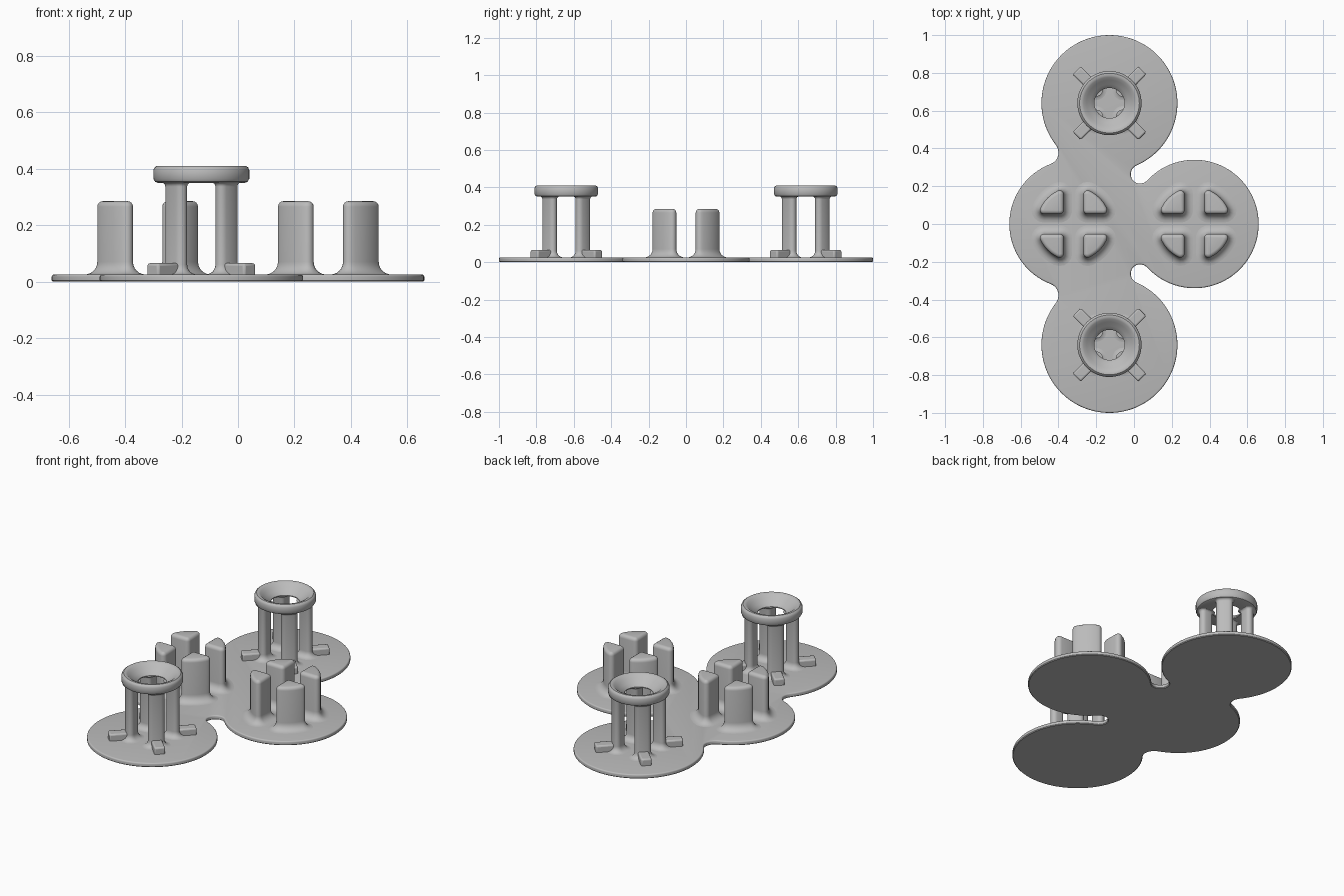
import bpy
import bmesh
from math import sin, cos, pi, radians, atan2, sqrt
from mathutils import Vector, Matrix

cube = bpy.data.objects.get("Cube")
if cube:
    bpy.data.objects.remove(cube, do_unlink=True)

grey = bpy.data.materials.new("plain_grey")
grey.use_nodes = True
grey.diffuse_color = (0.5, 0.5, 0.5, 1)
grey.node_tree.nodes["Principled BSDF"].inputs["Base Color"].default_value = (0.5, 0.5, 0.5, 1)

PLATE_TOP = 0.025
TOWER_X, TOWER_Y = -0.13, 0.64
POST_X = 0.32


def finish(name, bm, location=(0, 0, 0)):
    bmesh.ops.recalc_face_normals(bm, faces=bm.faces)
    mesh = bpy.data.meshes.new(name)
    bm.to_mesh(mesh)
    bm.free()
    mesh.materials.append(grey)
    obj = bpy.data.objects.new(name, mesh)
    obj.location = location
    bpy.context.collection.objects.link(obj)
    bpy.ops.object.select_all(action='DESELECT')
    obj.select_set(True)
    bpy.context.view_layer.objects.active = obj
    bpy.ops.object.shade_smooth_by_angle(angle=radians(35))
    return obj


def arc(start, end, steps):
    """Unit vectors swept from one angle to another."""
    angles = [start + (end - start) * i / steps for i in range(steps + 1)]
    return [Vector((cos(a), sin(a))) for a in angles]


def loft(bm, outline, levels):
    """Stack the outline, pushed along its normals, at each (offset, height)."""
    rings = []
    for offset, z in levels:
        pts = [p + n * offset for p, n in outline]
        rings.append([bm.verts.new((p.x, p.y, z)) for p in pts])
    count = len(outline)
    for low, high in zip(rings, rings[1:]):
        for i in range(count):
            j = (i + 1) % count
            bm.faces.new((low[i], low[j], high[j], high[i]))
    bm.faces.new(rings[0][::-1])
    bm.faces.new(rings[-1])


def cove(radius, z, steps=6):
    """Concave flare rising from a surface at height z."""
    ts = [pi / 2 * i / steps for i in range(steps + 1)]
    return [(radius * (1 - sin(t)), z + radius * (1 - cos(t))) for t in ts]


def rounding(radius, z, steps=4):
    """Convex edge ending in a flat top at height z."""
    ts = [pi / 2 * i / steps for i in range(steps + 1)]
    return [(-radius * (1 - cos(t)), z - radius * (1 - sin(t))) for t in ts]


def wedge(half_gap, radius, soft):
    """Quarter-round outline with softened corners, as (point, normal) pairs."""
    c, r = half_gap + soft, radius - soft
    x = sqrt(r * r - c * c)
    a = atan2(c, x)
    b = pi / 2 - a
    pairs = [(Vector((x, c)), n) for n in arc(-pi / 2, a, 5)]
    pairs += [(n * r, n) for n in arc(a, b, 10)[1:-1]]
    pairs += [(Vector((c, x)), n) for n in arc(b, pi, 5)]
    pairs += [(Vector((c, c)), n) for n in arc(pi, 1.5 * pi, 5)]
    return [(p + n * soft, n) for p, n in pairs]


def four_wedges(bm, outline, levels):
    for k in range(4):
        turn = Matrix.Rotation(k * pi / 2, 2)
        loft(bm, [(turn @ p, turn @ n) for p, n in outline], levels)


# Base plate: four discs joined by tangent fillets
def fillet_centre(c1, r1, c2, r2, r, side):
    d = (c2 - c1).length
    u = (c2 - c1) / d
    along = ((r1 + r) ** 2 - (r2 + r) ** 2 + d * d) / (2 * d)
    across = sqrt((r1 + r) ** 2 - along ** 2)
    return c1 + u * along + Vector((-u.y, u.x)) * across * side


def heading(a, b):
    return atan2(b.y - a.y, b.x - a.x)


def disc_arc(c, r, start, end):
    sweep = (start - end) % (2 * pi)
    return [(c + n * r, n) for n in arc(start, start - sweep, max(8, int(sweep * 14)))]


def fillet_arc(c, r, start, end):
    sweep = (end - start) % (2 * pi)
    return [(c + n * r, -n) for n in arc(start, start + sweep, 14)][1:-1]


left_c, right_c = Vector((-POST_X, 0)), Vector((POST_X, 0))
tower_c = Vector((TOWER_X, TOWER_Y))
small, large = 0.34, 0.36
neck_r, slot_r = 0.065, 0.05
neck = fillet_centre(left_c, small, tower_c, large, neck_r, 1)
slot = fillet_centre(tower_c, large, right_c, small, slot_r, -1)

half = disc_arc(left_c, small, pi, heading(left_c, neck))
half += fillet_arc(neck, neck_r, heading(neck, left_c), heading(neck, tower_c))
half += disc_arc(tower_c, large, heading(tower_c, neck), heading(tower_c, slot))
half += fillet_arc(slot, slot_r, heading(slot, tower_c), heading(slot, right_c))
half += disc_arc(right_c, small, heading(right_c, slot), 0)
flip = Matrix(((1, 0), (0, -1)))
outline = half + [(flip @ p, flip @ n) for p, n in half[-2:0:-1]]

bm = bmesh.new()
loft(bm, outline, [(-0.004, 0), (0, 0.004)] + rounding(0.008, PLATE_TOP))
finish("base_plate", bm)

# Split posts: four quarter-round pegs with flared feet
for name, x in (("left_posts", POST_X), ("right_posts", -POST_X)):
    bm = bmesh.new()
    levels = [(0.045, 0.015)] + cove(0.045, PLATE_TOP) + rounding(0.02, 0.285)
    four_wedges(bm, wedge(0.052, 0.195, 0.022), levels)
    finish(name, bm, (x, 0, 0))

# Towers: four legs, a dished collar and four foot tabs
COLLAR = [(0.08, 0.35), (0.155, 0.35), (0.164, 0.354), (0.17, 0.364), (0.17, 0.395),
          (0.166, 0.404), (0.158, 0.41), (0.148, 0.41), (0.137, 0.405),
          (0.122, 0.391), (0.1, 0.374), (0.086, 0.362), (0.08, 0.355)]


def collar(bm, segments=64):
    rings = [[bm.verts.new((r * n.x, r * n.y, z)) for r, z in COLLAR]
             for n in arc(0, 2 * pi, segments)[:-1]]
    m = len(COLLAR)
    for i, a in enumerate(rings):
        b = rings[(i + 1) % segments]
        for k in range(m):
            j = (k + 1) % m
            bm.faces.new((a[k], b[k], b[j], a[j]))


for side, y in (("front", -TOWER_Y), ("back", TOWER_Y)):
    place = (TOWER_X, y, 0)

    bm = bmesh.new()
    flare = [(d, 0.352 - z) for d, z in reversed(cove(0.016, 0))]
    levels = [(0.035, 0.015)] + cove(0.035, PLATE_TOP) + flare
    four_wedges(bm, wedge(0.05, 0.15, 0.022), levels)
    finish(side + "_tower_legs", bm, place)

    bm = bmesh.new()
    collar(bm)
    finish(side + "_tower_collar", bm, place)

    bm = bmesh.new()
    for k in range(4):
        m = (Matrix.Rotation(pi / 4 + k * pi / 2, 4, 'Z')
             @ Matrix.Translation((0.19, 0, 0.04))
             @ Matrix.Diagonal((0.11, 0.06, 0.05, 1)))
        bmesh.ops.create_cube(bm, size=1, matrix=m)
    tabs = finish(side + "_tower_tabs", bm, place)
    bevel = tabs.modifiers.new("soft_edges", 'BEVEL')
    bevel.width = 0.009
    bevel.segments = 3
